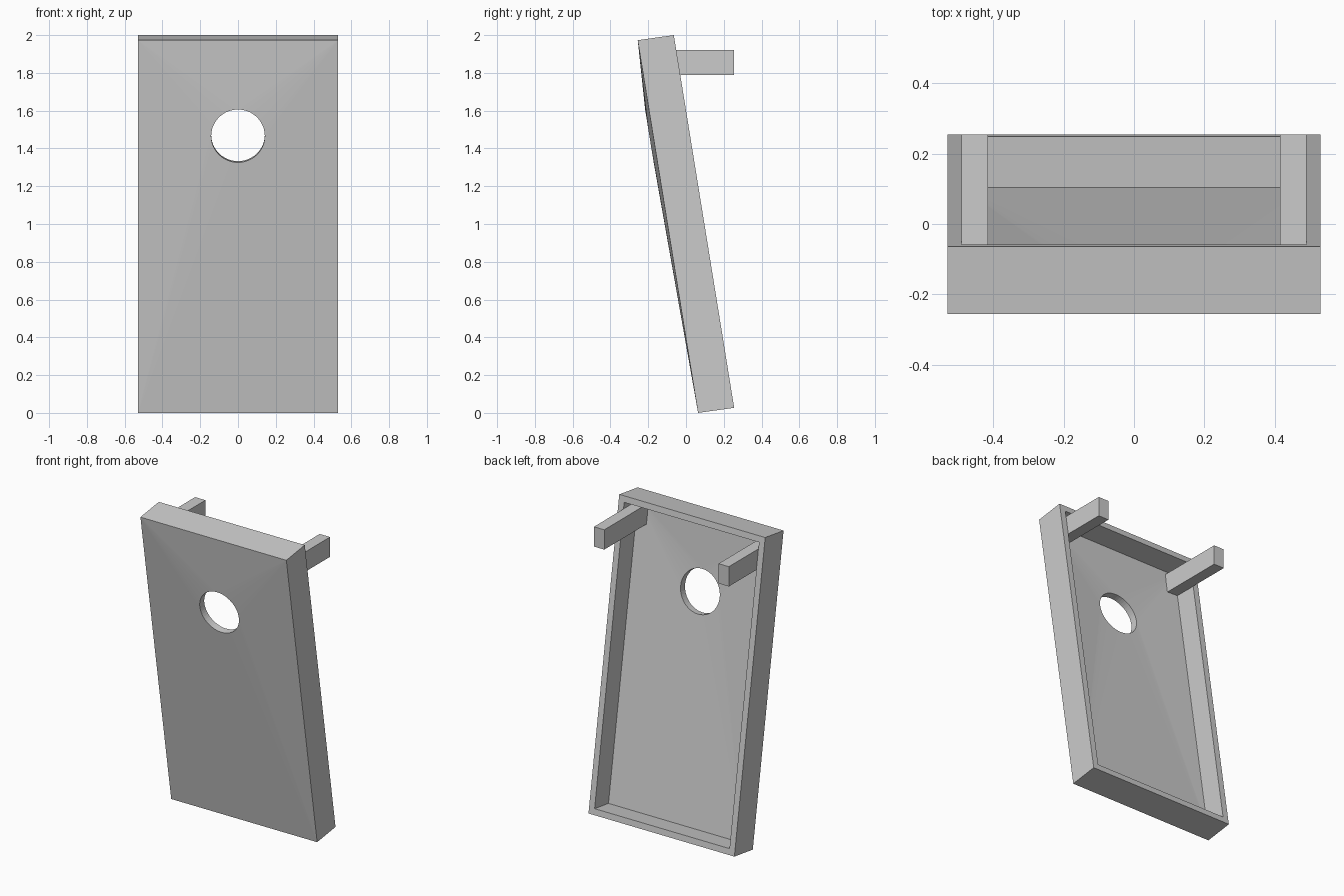
import bpy, bmesh
from math import cos, sin, pi
from mathutils import Vector

if "Cube" in bpy.data.objects:
    bpy.data.objects.remove(bpy.data.objects["Cube"])

W, WALL, PANEL, DEPTH, LENGTH = 0.53, 0.04, 0.047, 0.192, 2.0
HOLE_H, HOLE_R, BULGE, N = 1.489, 0.142, 0.02, 48
ORIGIN = Vector((0, 0.064, 0))
UP = Vector((0, -0.3195, 1.973)) / LENGTH      # along the leaning board
BACK = Vector((0, 0.191, 0.027)) / DEPTH       # through its thickness


def finish(bm, name):
    bmesh.ops.recalc_face_normals(bm, faces=bm.faces)
    me = bpy.data.meshes.new(name)
    bm.to_mesh(me)
    bm.free()
    ob = bpy.data.objects.new(name, me)
    bpy.context.collection.objects.link(ob)
    return ob


def local(bm, x, d, h):
    return bm.verts.new(ORIGIN + Vector((x, 0, 0)) + BACK * d + UP * h)


def rect(bm, inset, d):
    # corners anticlockwise from top right
    x, lo, hi = W - inset, inset, LENGTH - inset
    return [local(bm, *p) for p in ((x, d, hi), (-x, d, hi), (-x, d, lo), (x, d, lo))]


def circle(bm, d):
    return [local(bm, HOLE_R * cos(2 * pi * i / N), d, HOLE_H + HOLE_R * sin(2 * pi * i / N))
            for i in range(N)]


def strip(bm, a, b):
    n = len(a)
    for i in range(n):
        bm.faces.new((a[i], a[(i + 1) % n], b[(i + 1) % n], b[i]))


def sheet(bm, corners, ring):
    # panel surface fanned from its corners to the hole
    q = N // 4
    for k in range(4):
        for i in range(k * q, (k + 1) * q):
            bm.faces.new((corners[k], ring[(i + 1) % N], ring[i]))
        bm.faces.new((corners[k], corners[(k + 1) % 4], ring[(k + 1) * q % N]))


# Leaning board: front panel with slightly bowed hole, walled tray behind
bm = bmesh.new()
front, rim = rect(bm, 0, 0), rect(bm, 0, DEPTH)
lip, floor = rect(bm, WALL, DEPTH), rect(bm, WALL, PANEL)
hole_front, hole_back = circle(bm, -BULGE), circle(bm, PANEL - BULGE)
sheet(bm, front, hole_front)
sheet(bm, floor, hole_back)
for a, b in ((front, rim), (rim, lip), (lip, floor), (hole_front, hole_back)):
    strip(bm, a, b)
finish(bm, "board")

# Pair of horizontal legs near the top
for side, name in ((-1, "left_leg"), (1, "right_leg")):
    bm = bmesh.new()
    bmesh.ops.create_cube(bm, size=1)
    bmesh.ops.scale(bm, vec=(0.075, 0.455, 0.13), verts=bm.verts)
    bmesh.ops.translate(bm, vec=(side * 0.4525, 0.0275, 1.855), verts=bm.verts)
    finish(bm, name)
